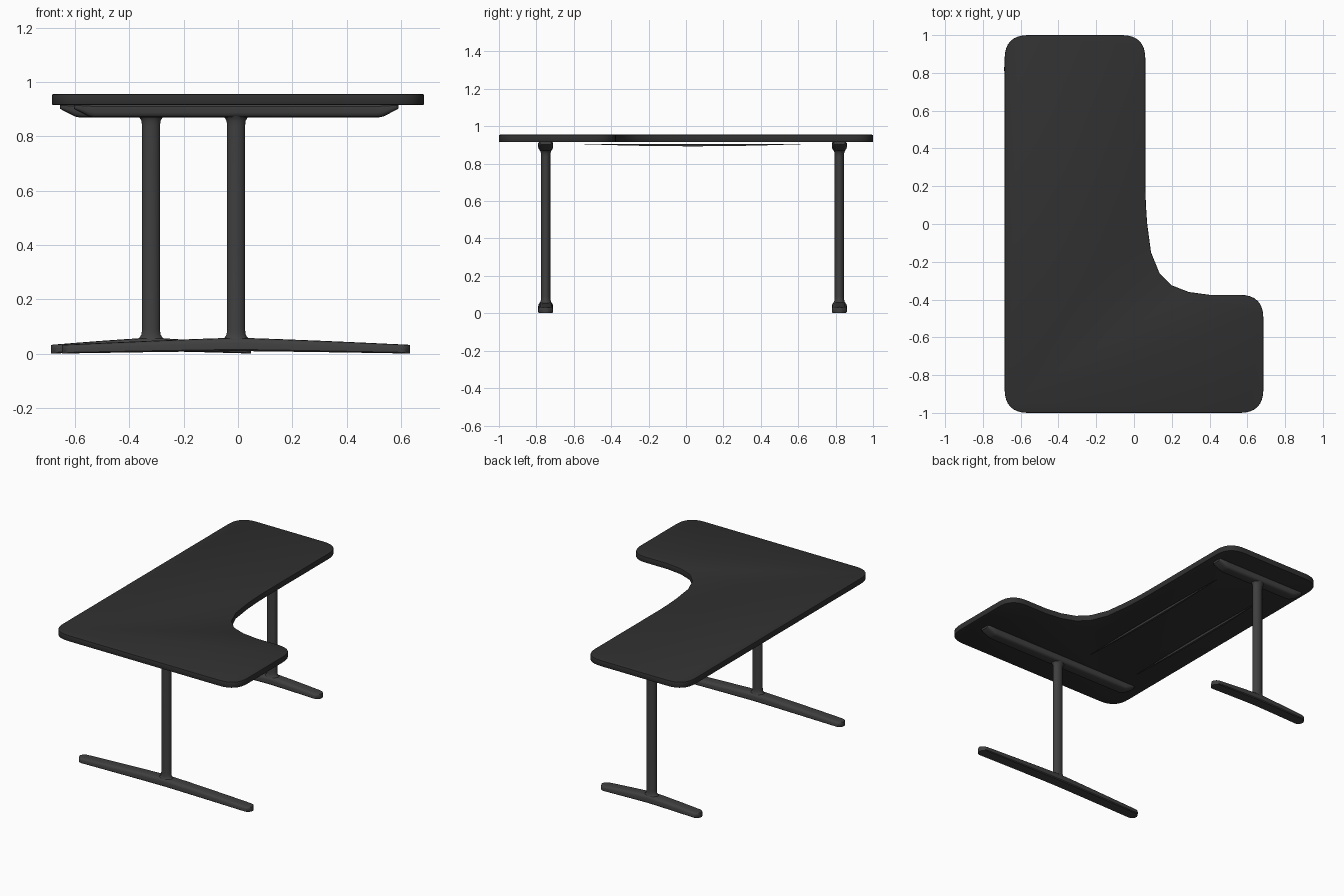
import bpy, bmesh, math
from mathutils import Vector

if "Cube" in bpy.data.objects:
    bpy.data.objects.remove(bpy.data.objects["Cube"])


def material(name, v):
    m = bpy.data.materials.new(name)
    m.diffuse_color = (v, v, v, 1)
    m.use_nodes = True
    m.node_tree.nodes["Principled BSDF"].inputs["Base Color"].default_value = m.diffuse_color
    return m


TOP_MAT = material("dark_top", 0.03)
LEG_MAT = material("dark_metal", 0.05)


def finish(bm, name, mat, angle=35):
    bmesh.ops.recalc_face_normals(bm, faces=bm.faces)
    me = bpy.data.meshes.new(name)
    bm.to_mesh(me)
    bm.free()
    ob = bpy.data.objects.new(name, me)
    bpy.context.collection.objects.link(ob)
    me.materials.append(mat)
    bpy.ops.object.select_all(action='DESELECT')
    ob.select_set(True)
    bpy.context.view_layer.objects.active = ob
    bpy.ops.object.shade_smooth_by_angle(angle=math.radians(angle))
    return ob


def loft(name, rings, mat):
    """Skin closed rings of equal length and cap both ends."""
    bm = bmesh.new()
    loops = [[bm.verts.new(p) for p in r] for r in rings]
    n = len(rings[0])
    for a, b in zip(loops, loops[1:]):
        for i in range(n):
            j = (i + 1) % n
            bm.faces.new((a[i], a[j], b[j], b[i]))
    bm.faces.new(loops[0])
    bm.faces.new(loops[-1])
    return finish(bm, name, mat)


# unit section: flat on one side, rounded shoulders on the other (y, height)
HALF = [(0.86, 0), (1, 0.12), (1, 0.6), (0.92, 0.82), (0.75, 0.95), (0.4, 1)]
SECTION = HALF + [(-y, h) for y, h in reversed(HALF)]


def bar_ring(x, y, w, z_flat, z_round):
    return [(x, y + w * sy, z_flat + (z_round - z_flat) * h) for sy, h in SECTION]


# desk top: rounded L outline, extruded with softened rims
def corner(c, a, b, d=0.125, n=8):
    c = Vector(c)
    p, q = c + Vector(a) * d, c + Vector(b) * d
    return [p * (1 - t)**2 + c * 2 * t * (1 - t) + q * t * t
            for t in (i / n for i in range(n + 1))]


L, R, U, D = (-1, 0), (1, 0), (0, 1), (0, -1)
outline = corner((-0.685, -1), U, R) + corner((0.685, -1), L, U)
outline += corner((0.685, -0.375), D, L)
outline += [(0.4, -0.375), (0.29, -0.36), (0.2, -0.325), (0.135, -0.26),
            (0.09, -0.15), (0.07, 0), (0.063, 0.1), (0.06, 0.2)]
outline += corner((0.06, 1), D, L) + corner((-0.685, 1), R, D)
bm = bmesh.new()
face = bm.faces.new([bm.verts.new((p[0], p[1], 0.915)) for p in outline])
ext = bmesh.ops.extrude_face_region(bm, geom=[face])
bmesh.ops.translate(bm, vec=(0, 0, 0.04),
                    verts=[v for v in ext['geom'] if isinstance(v, bmesh.types.BMVert)])
rims = [e for e in bm.edges if abs(e.verts[0].co.z - e.verts[1].co.z) < 1e-5]
bmesh.ops.bevel(bm, geom=rims, offset=0.005, segments=2, profile=0.5, affect='EDGES')
finish(bm, "desk_top", TOP_MAT)


# T-shaped leg: floor foot, column with flared ends, bracket under the top
def leg(side, cx, y, half_foot, half_bracket):
    xs = [(1 - 0.035 * (1 - math.cos(a)) / half_foot, max(0.25, math.sin(a)))
          for a in (math.radians(d) for d in (0, 25, 50, 70, 90))]
    xs += [(k, 1) for k in (0.75, 0.5, 0.25, 0.1)]
    xs = [(-k, w) for k, w in xs] + [(0, 1)] + [(k, w) for k, w in reversed(xs)]
    rings = []
    for k, w in xs:
        lift = 1 - abs(k)**1.2
        rings.append(bar_ring(cx + k * half_foot, y, 0.04 * w,
                              0.001 + 0.009 * lift, 0.033 + 0.026 * lift))
    loft(side + "_foot", rings, LEG_MAT)

    b = half_bracket
    ends = [(b, 0.03, 0.902), (b - 0.008, 0.037, 0.897), (b - 0.055, 0.04, 0.873),
            (b - 0.075, 0.04, 0.869)]
    stations = [(-x, w, z) for x, w, z in ends] + list(reversed(ends))
    loft(side + "_bracket",
         [bar_ring(cx + x, y, w, 0.916, z) for x, w, z in stations], LEG_MAT)

    prof = [(0.045, 0.022), (0.055, 0.016), (0.061, 0.008), (0.071, 0.002), (0.09, 0)]
    prof += [(0.928 - z, f) for z, f in reversed(prof)]
    n = 24
    loft(side + "_column",
         [[(cx + (0.033 + f) * math.cos(math.tau * i / n),
            y + (0.025 + 0.5 * f) * math.sin(math.tau * i / n), z) for i in range(n)]
          for z, f in prof], LEG_MAT)


leg("front", -0.007, -0.75, 0.64, 0.597)
leg("back", -0.32, 0.82, 0.367, 0.335)

# slim stiffening rails under the top, tapering at both ends
for name, x in (("outer_rail", -0.51), ("inner_rail", -0.13)):
    rings = []
    for i in range(13):
        t = i / 6 - 1
        s = max(0.08, 1 - t * t)
        y, w, z = 0.035 + 0.615 * t, 0.012 * s, 0.906 - 0.013 * s
        rings.append([(x - w, y, 0.906), (x + w, y, 0.906),
                      (x + w * 0.6, y, z), (x - w * 0.6, y, z)])
    loft(name, rings, LEG_MAT)
